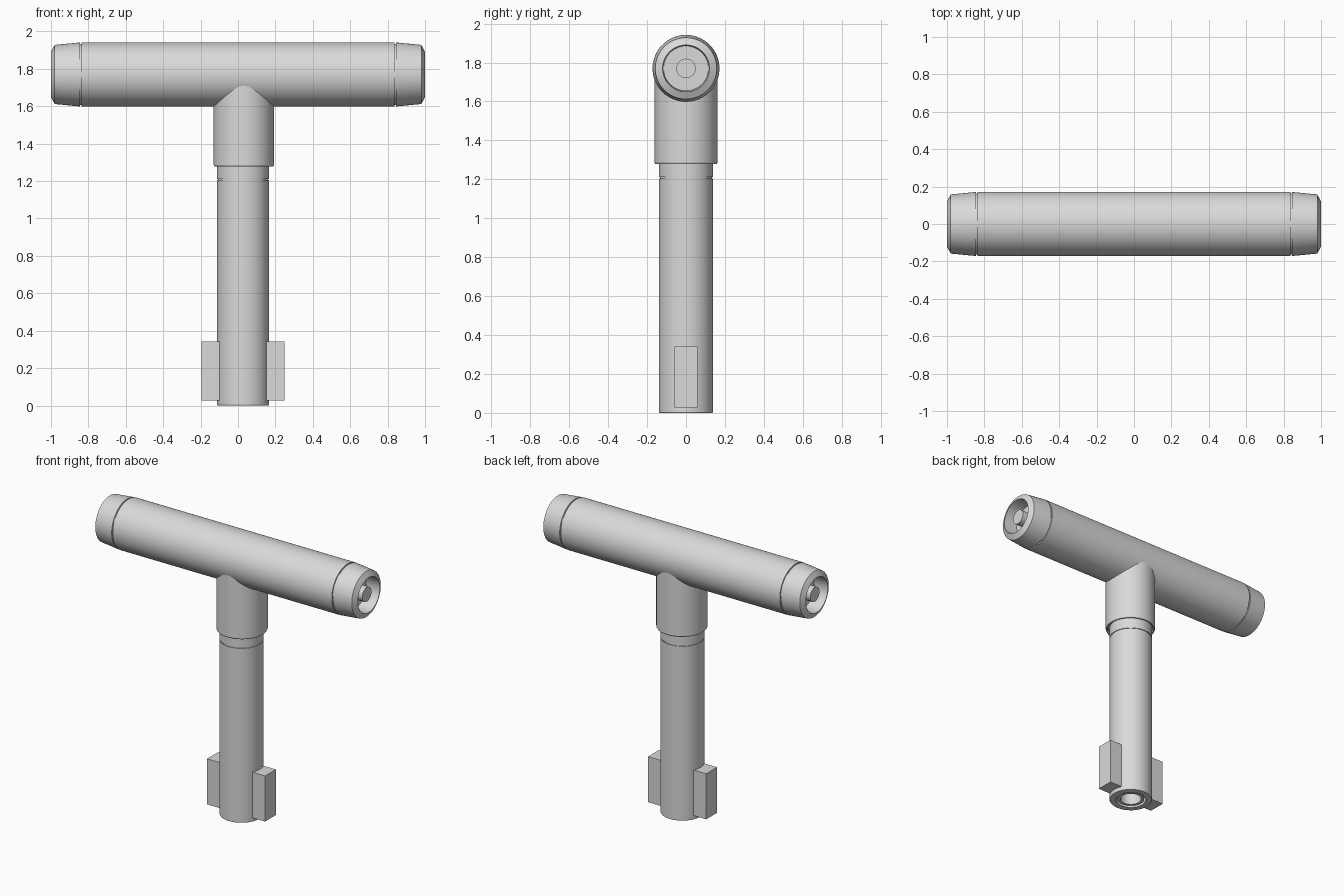
import bpy, bmesh, math
from mathutils import Matrix

if "Cube" in bpy.data.objects:
    bpy.data.objects.remove(bpy.data.objects["Cube"])

SEG = 64
CX = 0.027       # stem axis
BAR_Z = 1.77     # crossbar axis height

grey = bpy.data.materials.new("light_grey")
grey.diffuse_color = (0.7, 0.7, 0.7, 1)
grey.use_nodes = True
grey.node_tree.nodes["Principled BSDF"].inputs["Base Color"].default_value = grey.diffuse_color


def finish(name, bm, angle=25):
    bmesh.ops.recalc_face_normals(bm, faces=bm.faces)
    mesh = bpy.data.meshes.new(name)
    bm.to_mesh(mesh)
    bm.free()
    mesh.materials.append(grey)
    obj = bpy.data.objects.new(name, mesh)
    bpy.context.collection.objects.link(obj)
    bpy.ops.object.select_all(action='DESELECT')
    obj.select_set(True)
    bpy.context.view_layer.objects.active = obj
    bpy.ops.object.shade_smooth_by_angle(angle=math.radians(angle))
    return obj


def lathe(name, profile, matrix):
    """Spin (radius, height) points around z; radius 0 closes an end."""
    bm = bmesh.new()
    rings = []
    for r, h in profile:
        if r == 0:
            rings.append([bm.verts.new((0, 0, h))] * SEG)
        else:
            rings.append([bm.verts.new((r * math.cos(2 * math.pi * i / SEG),
                                        r * math.sin(2 * math.pi * i / SEG), h))
                          for i in range(SEG)])
    for a, b in zip(rings, rings[1:]):
        for i in range(SEG):
            j = (i + 1) % SEG
            quad = list(dict.fromkeys((a[i], a[j], b[j], b[i])))
            bm.faces.new(quad)
    bmesh.ops.transform(bm, matrix=matrix, verts=bm.verts)
    return finish(name, bm)


def box(name, x0, x1, y0, y1, z0, z1):
    bm = bmesh.new()
    bmesh.ops.create_cube(bm, size=1)
    for v in bm.verts:
        v.co = ((x0, x1)[v.co.x > 0], (y0, y1)[v.co.y > 0], (z0, z1)[v.co.z > 0])
    return finish(name, bm)


# Crossbar barrel, with narrower core ends that form the cap grooves
half = [(0.172, 0.837), (0.164, 0.837), (0.164, 0.85), (0, 0.85)]
barrel = [(r, -h) for r, h in reversed(half)] + half
lathe("crossbar", barrel,
      Matrix.Translation((0, 0, BAR_Z)) @ Matrix.Rotation(math.pi / 2, 4, 'Y'))

# Tapered end caps with a recessed socket and centre pin
cap = [(0, 0.846), (0.171, 0.846), (0.158, 0.98), (0.12, 1.0),
       (0.115, 0.90), (0.05, 0.90), (0.05, 0.985), (0, 0.985)]
for side, sign in (("right", 1), ("left", -1)):
    lathe(side + "_end_cap", cap,
          Matrix.Translation((0, 0, BAR_Z))
          @ Matrix.Rotation(sign * math.pi / 2, 4, 'Y'))

# Sleeve joining the stem to the crossbar
stem_axis = Matrix.Translation((CX, 0, 0))
lathe("sleeve", [(0, 1.29), (0.145, 1.29), (0.15, 1.278), (0.157, 1.278),
                 (0.161, 1.286), (0.161, 1.74), (0, 1.74)],
      Matrix.Translation((0.031, 0, 0)))

# Stem with a thin groove near the top and a stepped bore at the bottom
lathe("stem", [(0, 0.35), (0.068, 0.35), (0.068, 0.006), (0.086, 0.006),
               (0.086, 0.04), (0.098, 0.04), (0.098, 0), (0.136, 0),
               (0.139, 0.005), (0.139, 1.205), (0.134, 1.205),
               (0.134, 1.212), (0.139, 1.212), (0.139, 1.32), (0, 1.32)],
      stem_axis)

# Key bits on both sides of the stem
for side, sign in (("right", 1), ("left", -1)):
    xs = sorted((CX + sign * 0.115, CX + sign * 0.222))
    box(side + "_key_bit", xs[0], xs[1], -0.06, 0.058, 0.027, 0.342)
